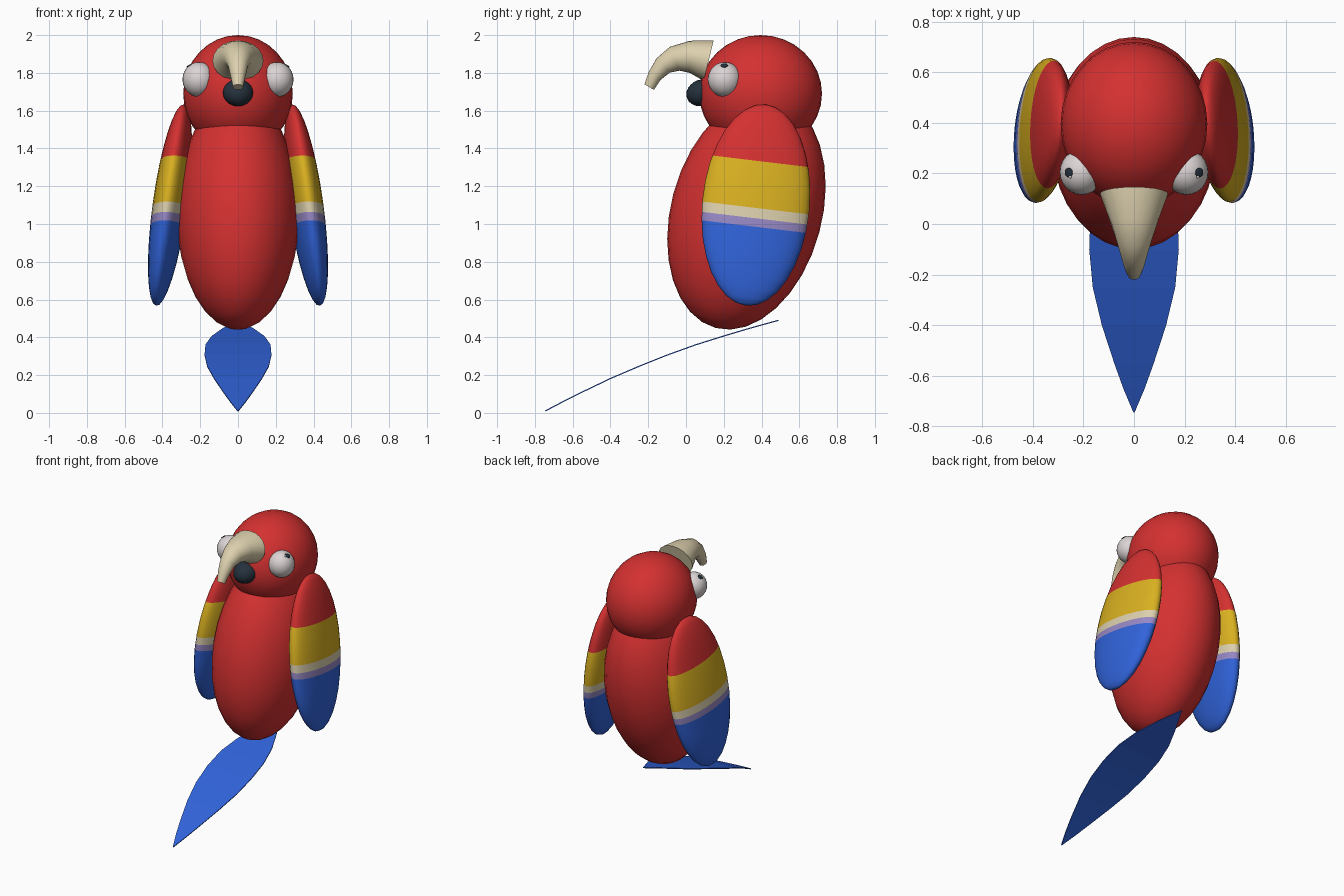
import bpy, bmesh, math
from mathutils import Vector, Matrix, Euler

cube = bpy.data.objects.get("Cube")
if cube:
    bpy.data.objects.remove(cube, do_unlink=True)


def material(name, r, g, b):
    m = bpy.data.materials.new(name)
    m.use_nodes = True
    m.diffuse_color = (r, g, b, 1)
    bsdf = next(n for n in m.node_tree.nodes if n.type == 'BSDF_PRINCIPLED')
    bsdf.inputs["Base Color"].default_value = (r, g, b, 1)
    return m


RED = material("red feathers", 0.66, 0.03, 0.03)
YELLOW = material("yellow feathers", 0.70, 0.44, 0.015)
CREAM = material("beak cream", 0.72, 0.63, 0.42)
LAVENDER = material("lavender feathers", 0.31, 0.25, 0.56)
BLUE = material("blue feathers", 0.03, 0.125, 0.70)
WHITE = material("eye white", 0.72, 0.66, 0.66)
SLATE = material("dark slate", 0.018, 0.03, 0.045)


def finish(bm, name, *mats, smooth=True):
    bmesh.ops.recalc_face_normals(bm, faces=bm.faces)
    mesh = bpy.data.meshes.new(name)
    bm.to_mesh(mesh)
    bm.free()
    for m in mats:
        mesh.materials.append(m)
    for p in mesh.polygons:
        p.use_smooth = smooth
    ob = bpy.data.objects.new(name, mesh)
    bpy.context.collection.objects.link(ob)
    return ob


def ellipsoid(center, radii, degrees=(0, 0, 0), u=32, v=16):
    bm = bmesh.new()
    bmesh.ops.create_uvsphere(bm, u_segments=u, v_segments=v, radius=1)
    rot = Euler([math.radians(d) for d in degrees]).to_matrix().to_4x4()
    bm.transform(Matrix.Translation(center) @ rot @ Matrix.Diagonal((*radii, 1)))
    return bm


# Body and head
finish(ellipsoid((0, 0.32, 1.06), (0.325, 0.40, 0.632), (-15, 0, 0)), "body", RED)
finish(ellipsoid((0, 0.395, 1.69), (0.29, 0.325, 0.31)), "head", RED)

# Lower beak
finish(ellipsoid((0, 0.085, 1.695), (0.08, 0.085, 0.07), (20, 0, 0), 24, 12),
       "lower_beak", SLATE)

# Wings, cut into colour bands along slanted planes
SLOPE = 0.12
BANDS = (1.335, 1.085, 1.03, 0.985)
for side, label in ((1, "left"), (-1, "right")):
    bm = ellipsoid((side * 0.36, 0.37, 1.10), (0.09, 0.285, 0.54),
                   (-6, side * -7.5, side * 4))
    for h in BANDS:
        bmesh.ops.bisect_plane(bm, geom=bm.verts[:] + bm.edges[:] + bm.faces[:],
                               plane_co=(0, 0.37, h), plane_no=(0, SLOPE, 1))
    for f in bm.faces:
        c = f.calc_center_median()
        height = c.z + SLOPE * (c.y - 0.37)
        f.material_index = sum(height < h for h in BANDS)
    finish(bm, label + "_wing", RED, YELLOW, CREAM, LAVENDER, BLUE)

    # Eye with a pupil and a tiny highlight lying on its surface
    center = Vector((side * 0.207, 0.205, 1.765))
    finish(ellipsoid(center, (0.087, 0.09, 0.092), (0, 0, 0), 24, 14),
           label + "_eye", WHITE)
    for part, aim, size, mat in (
            ("_pupil", Vector((side * 0.55, -0.02, 0.8)), 0.019, SLATE),
            ("_highlight", Vector((side * 0.5, -0.2, 0.84)), 0.007, WHITE)):
        aim.normalize()
        bm = bmesh.new()
        bmesh.ops.create_uvsphere(bm, u_segments=12, v_segments=6, radius=1)
        bm.transform(Matrix.Translation(center + aim * 0.09)
                     @ aim.to_track_quat('Z', 'Y').to_matrix().to_4x4()
                     @ Matrix.Diagonal((size, size, 0.004, 1)))
        finish(bm, label + part, mat)

# Upper beak: rings of (y, z, half width, half height, downward tilt)
RINGS = ((0.12, 1.865, 0.135, 0.11, -14), (0.02, 1.885, 0.098, 0.085, 0),
         (-0.06, 1.875, 0.072, 0.068, 22), (-0.12, 1.84, 0.053, 0.052, 43),
         (-0.165, 1.785, 0.040, 0.038, 57), (-0.195, 1.725, 0.027, 0.029, 60))
SIDES = 20
bm = bmesh.new()
loops = []
for y, z, w, h, tilt in RINGS:
    t = math.radians(tilt)
    up = Vector((0, -math.sin(t), math.cos(t)))
    loops.append([bm.verts.new(Vector((w * math.cos(a), y, z)) + up * h * math.sin(a))
                  for a in (math.tau * i / SIDES for i in range(SIDES))])
for a, b in zip(loops, loops[1:]):
    for i in range(SIDES):
        j = (i + 1) % SIDES
        bm.faces.new((a[i], a[j], b[j], b[i]))
bm.faces.new(loops[0])
bm.faces.new(loops[-1])
beak = finish(bm, "upper_beak", CREAM)
bpy.ops.object.select_all(action='DESELECT')
beak.select_set(True)
bpy.context.view_layer.objects.active = beak
bpy.ops.object.shade_smooth_by_angle(angle=math.radians(45))

# Tail: thin curved leaf, rows of (y, z, half width)
TAIL = ((-0.745, 0.01, 0.002), (-0.65, 0.06, 0.042), (-0.55, 0.11, 0.078),
        (-0.4, 0.182, 0.127), (-0.25, 0.246, 0.163), (-0.1, 0.306, 0.177),
        (0.05, 0.36, 0.172), (0.19, 0.404, 0.14), (0.32, 0.443, 0.085),
        (0.42, 0.471, 0.036), (0.49, 0.49, 0.002))
bm = bmesh.new()
rows = [[bm.verts.new((s * w, y, z)) for s in (-1, 0, 1)] for y, z, w in TAIL]
for a, b in zip(rows, rows[1:]):
    for i in range(2):
        bm.faces.new((a[i], a[i + 1], b[i + 1], b[i]))
tail = finish(bm, "tail", BLUE, smooth=False)
thick = tail.modifiers.new("thickness", 'SOLIDIFY')
thick.thickness = 0.006
thick.offset = 0
